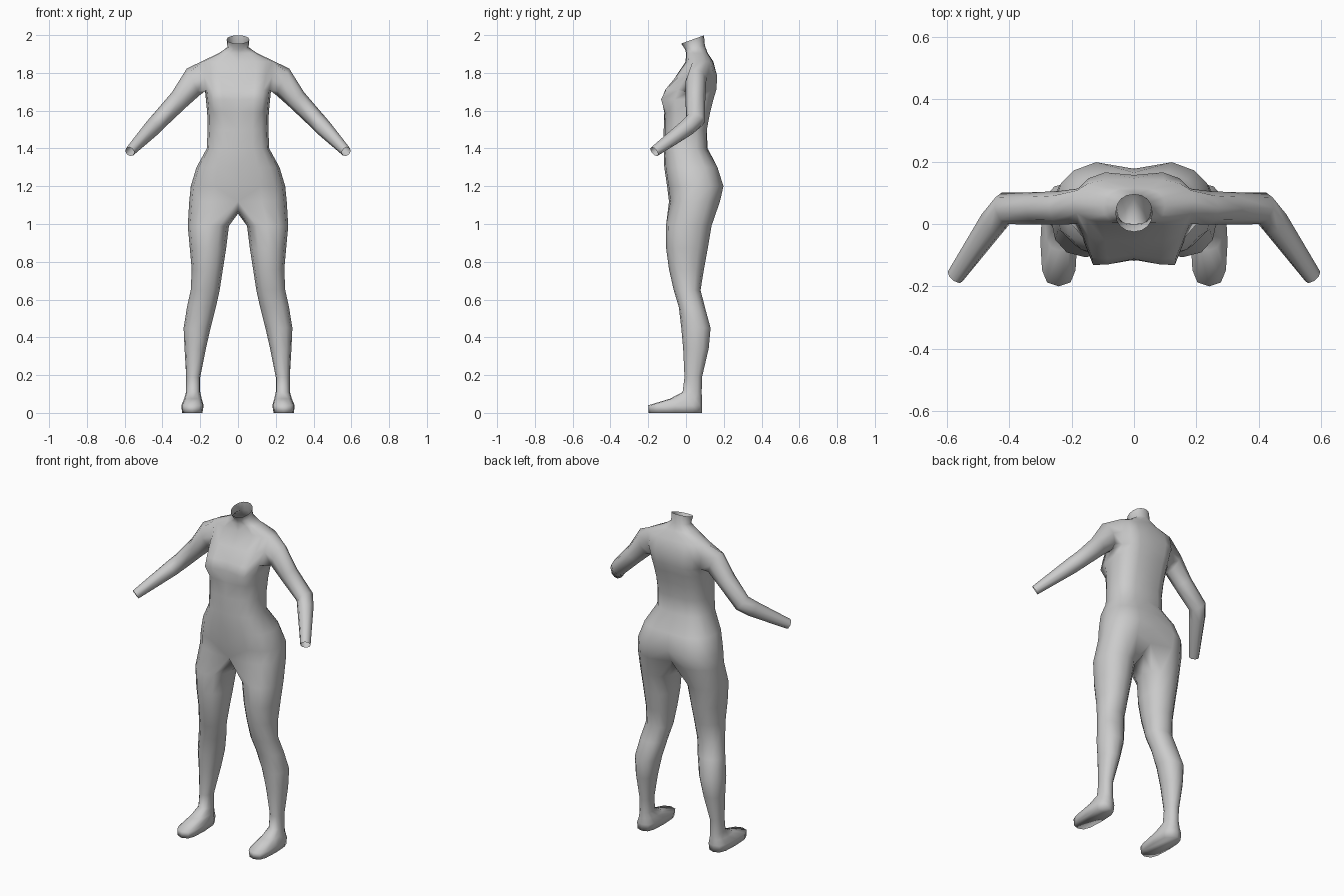
import bpy, bmesh
from math import sin, cos, pi, radians
from mathutils import Vector

cube = bpy.data.objects.get("Cube")
if cube:
    bpy.data.objects.remove(cube)

skin = bpy.data.materials.new("plain grey")
skin.use_nodes = True
grey = (0.6, 0.6, 0.6, 1)
skin.diffuse_color = grey
skin.node_tree.nodes["Principled BSDF"].inputs["Base Color"].default_value = grey

bm = bmesh.new()


def power(v, p):
    return abs(v) ** p * (1 if v >= 0 else -1)


def bridge(a, b, closed=True):
    """Join two rows of vertices with quads."""
    n = len(a)
    for i in range(n if closed else n - 1):
        k = (i + 1) % n
        bm.faces.new((a[i], a[k], b[k], b[i]))


def half_ring(z, width, front, back, bust=0, cleft=0, tilt=0, p=0.75):
    """Left half of a torso section, from front centre round to back centre."""
    mid, depth = (front + back) / 2, (back - front) / 2
    row = []
    for j in range(9):
        t = pi * j / 8
        x = width * power(sin(t), p) if 0 < j < 8 else 0
        y = mid - depth * power(cos(t), p)
        y -= bust * {1: 0.5, 2: 1, 3: 0.3}.get(j, 0)
        y -= cleft if j == 8 else 0
        row.append(bm.verts.new((x, y, z - tilt * cos(t))))
    return row


def leg_ring(z, x0, x1, y0, y1, p=0.9, lean=0):
    """Closed leg section whose fifth point faces outward."""
    row = []
    for j in range(12):
        t = radians(30 * j - 120)
        y = (y0 + y1) / 2 + (y1 - y0) / 2 * power(sin(t), p)
        x = (x0 + x1) / 2 + (x1 - x0) / 2 * power(cos(t), p)
        row.append(bm.verts.new((x, y, z + lean * sin(t))))
    return row


def arm_ring(centre, axis, up_radius, back_radius):
    """Closed arm section square to its axis."""
    axis = Vector(axis).normalized()
    back = Vector((0, 1, 0))
    back = (back - axis * back.dot(axis)).normalized()
    up = back.cross(axis)
    up = up if up.z > 0 else -up
    row = []
    for k in range(8):
        t = radians(225 + 45 * k)
        row.append(bm.verts.new(Vector(centre) + back * back_radius * cos(t) + up * up_radius * sin(t)))
    return row


# Torso, from pelvis to open neck
torso = [
    half_ring(1.12, 0.258, -0.09, 0.188, cleft=0.045),
    half_ring(1.20, 0.25, -0.10, 0.207, cleft=0.03),
    half_ring(1.30, 0.22, -0.115, 0.175, cleft=0.01),
    half_ring(1.40, 0.165, -0.118, 0.115),
    half_ring(1.50, 0.161, -0.118, 0.117, cleft=0.008),
    half_ring(1.59, 0.163, -0.115, 0.135, bust=0.008, cleft=0.01),
    half_ring(1.66, 0.17, -0.112, 0.153, bust=0.05, cleft=0.012),
    half_ring(1.71, 0.175, -0.098, 0.168, bust=0.04, cleft=0.015),
    half_ring(1.78, 0.19, -0.055, 0.172, bust=0.01, cleft=0.015),
    half_ring(1.86, 0.195, -0.002, 0.145),
    half_ring(1.905, 0.1, 0.0, 0.115),
    half_ring(1.935, 0.056, -0.005, 0.1, tilt=0.01, p=0.95),
    half_ring(1.977, 0.06, -0.025, 0.095, tilt=0.022, p=0.95),
]
for low, high in zip(torso, torso[1:]):
    bridge(low, high, closed=False)

# Armhole: clear the side faces, then loft the arm from the gap
r0, r1, r2 = torso[7:10]
centre_verts = {r1[4]}
bmesh.ops.delete(bm, geom=list(centre_verts), context='VERTS')
arm = [
    [r0[3], r0[4], r0[5], r1[5], r2[5], r2[4], r2[3], r1[3]],
    arm_ring((0.237, 0.052, 1.752), (0.9, 0, -0.45), 0.078, 0.054),
    arm_ring((0.31, 0.05, 1.66), (0.72, 0, -0.69), 0.055, 0.052),
    arm_ring((0.415, 0.05, 1.55), (0.72, -0.25, -0.65), 0.047, 0.052),
    arm_ring((0.452, 0.005, 1.51), (0.55, -0.6, -0.55), 0.045, 0.046),
    arm_ring((0.573, -0.168, 1.383), (0.5, -0.7, -0.52), 0.027, 0.03),
]
for inner, outer in zip(arm, arm[1:]):
    bridge(inner, outer)

# Leg: the pelvis row is closed by crotch points on the centre line
crotch = [bm.verts.new((0, y, z)) for y, z in ((0.085, 1.075), (0.02, 1.055), (-0.04, 1.07))]
leg = [
    torso[0] + crotch,
    leg_ring(0.99, 0.048, 0.266, -0.106, 0.135),
    leg_ring(0.87, 0.063, 0.255, -0.105, 0.115),
    leg_ring(0.76, 0.08, 0.245, -0.09, 0.095),
    leg_ring(0.65, 0.097, 0.25, -0.065, 0.077),
    leg_ring(0.56, 0.117, 0.27, -0.038, 0.1),
    leg_ring(0.45, 0.145, 0.288, -0.025, 0.13),
    leg_ring(0.34, 0.17, 0.283, -0.015, 0.12),
    leg_ring(0.19, 0.2, 0.274, -0.008, 0.085),
    leg_ring(0.11, 0.2, 0.275, -0.018, 0.083),
    # Foot
    leg_ring(0.075, 0.192, 0.285, -0.085, 0.084, p=0.8),
    leg_ring(0.04, 0.182, 0.3, -0.2, 0.086, p=0.65),
    leg_ring(0.0, 0.188, 0.296, -0.198, 0.084, p=0.65),
]
for upper, lower in zip(leg, leg[1:]):
    bridge(upper, lower)
bm.faces.new(leg[-1])

bmesh.ops.recalc_face_normals(bm, faces=bm.faces)
for face in bm.faces:
    face.smooth = True

mesh = bpy.data.meshes.new("body")
bm.to_mesh(mesh)
bm.free()
mesh.materials.append(skin)
body = bpy.data.objects.new("body", mesh)
bpy.context.collection.objects.link(body)

# Right half
mirror = body.modifiers.new("mirror", 'MIRROR')
mirror.use_clip = True
mirror.merge_threshold = 0.001
